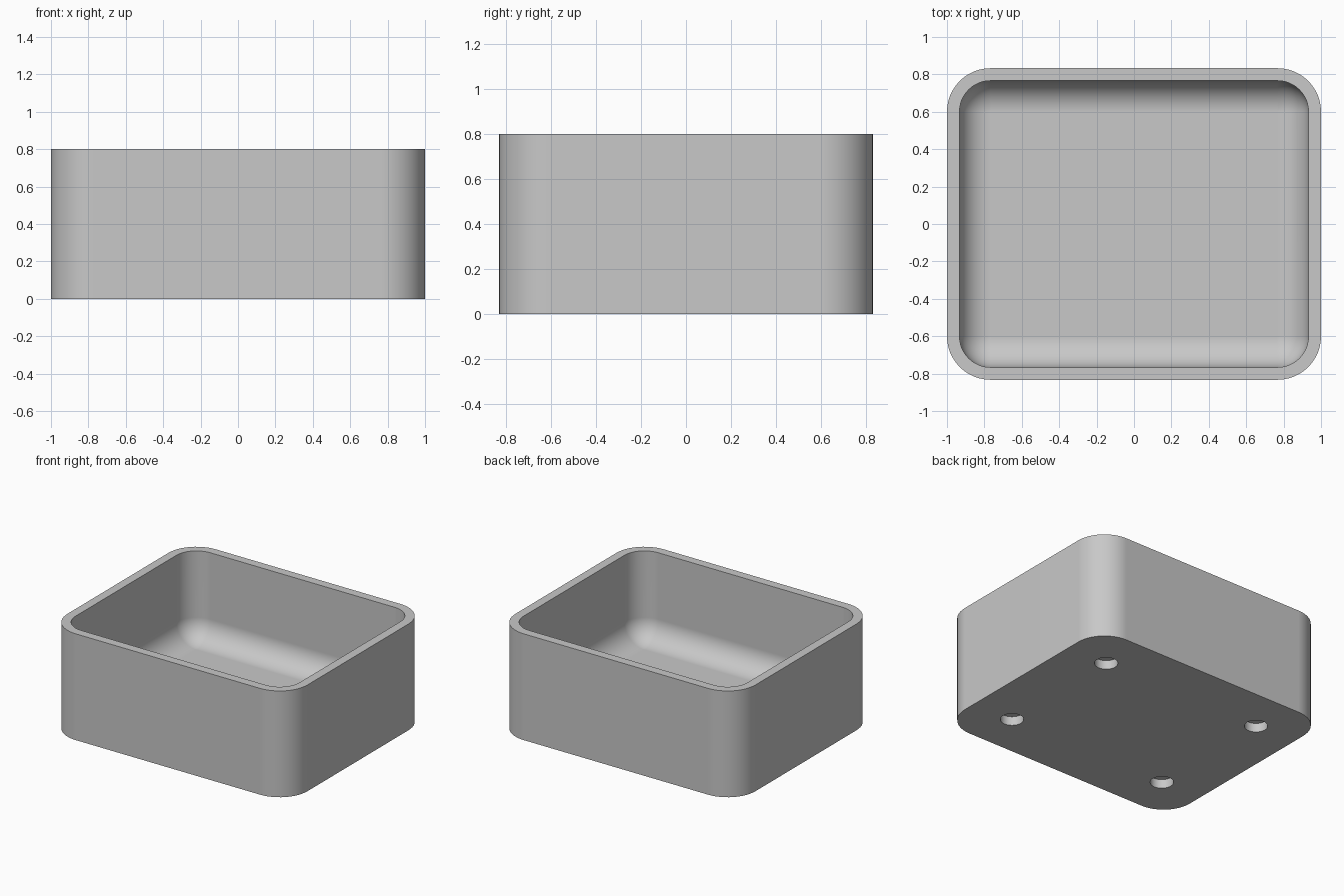
import bpy
import bmesh
from math import sin, cos, pi, radians

if "Cube" in bpy.data.objects:
    bpy.data.objects.remove(bpy.data.objects["Cube"])

HALF_X, HALF_Y, HEIGHT = 1.0, 0.833, 0.8
CORNER = 0.233      # outer corner radius
WALL = 0.067
FLOOR = 0.133
FILLET = CORNER - WALL   # inner corner and floor fillet share a radius
STEPS = 12

grey = bpy.data.materials.new("plain grey")
grey.use_nodes = True
colour = (0.58, 0.58, 0.58, 1)
grey.diffuse_color = colour
grey.node_tree.nodes["Principled BSDF"].inputs["Base Color"].default_value = colour


def ring(bm, inset, z):
    """Rounded rectangle inset from the outer wall, at height z."""
    r = max(CORNER - inset, 0)
    cx, cy = HALF_X - CORNER, HALF_Y - CORNER
    verts = []
    for q, (sx, sy) in enumerate([(1, 1), (-1, 1), (-1, -1), (1, -1)]):
        for i in range(STEPS + 1):
            a = (q + i / STEPS) * pi / 2
            verts.append(bm.verts.new((sx * cx + r * cos(a), sy * cy + r * sin(a), z)))
    return verts


# Section from the base, up the outside, over the rim and down the inside
section = [(0, 0), (0, HEIGHT), (WALL, HEIGHT)]
for i in range(STEPS + 1):
    a = i / STEPS * pi / 2
    section.append((WALL + FILLET * (1 - cos(a)), FLOOR + FILLET * (1 - sin(a))))

bm = bmesh.new()
rings = [ring(bm, inset, z) for inset, z in section]
for low, high in zip(rings, rings[1:]):
    n = len(low)
    for i in range(n):
        j = (i + 1) % n
        bm.faces.new((low[i], low[j], high[j], high[i]))
bm.faces.new(rings[0][::-1])
bm.faces.new(rings[-1])
bmesh.ops.remove_doubles(bm, verts=bm.verts, dist=0.0005)
bmesh.ops.recalc_face_normals(bm, faces=bm.faces)
mesh = bpy.data.meshes.new("open_box")
bm.to_mesh(mesh)
bm.free()
box = bpy.data.objects.new("open_box", mesh)
bpy.context.collection.objects.link(box)
mesh.materials.append(grey)

# Four blind round holes in the underside
bm = bmesh.new()
for sx in (-1, 1):
    for sy in (-1, 1):
        made = bmesh.ops.create_cone(bm, cap_ends=True, segments=40,
                                     radius1=0.08, radius2=0.08, depth=0.134)
        bmesh.ops.translate(bm, verts=made["verts"], vec=(sx * 0.667, sy * 0.5, 0))
cut_mesh = bpy.data.meshes.new("hole_cutter")
bm.to_mesh(cut_mesh)
bm.free()
cut_mesh.materials.append(grey)
cutter = bpy.data.objects.new("hole_cutter", cut_mesh)
cutter.hide_render = True
bpy.context.collection.objects.link(cutter)

cut = box.modifiers.new("holes", "BOOLEAN")
cut.operation = "DIFFERENCE"
cut.solver = "EXACT"
cut.object = cutter

bpy.ops.object.select_all(action="DESELECT")
box.select_set(True)
bpy.context.view_layer.objects.active = box
bpy.ops.object.modifier_apply(modifier="holes")
bpy.data.objects.remove(cutter)

# Smooth corners and fillets, crisp rim and flat walls
bpy.ops.object.shade_smooth_by_angle(angle=radians(30))
weighted = box.modifiers.new("flat_walls", "WEIGHTED_NORMAL")
weighted.keep_sharp = True
